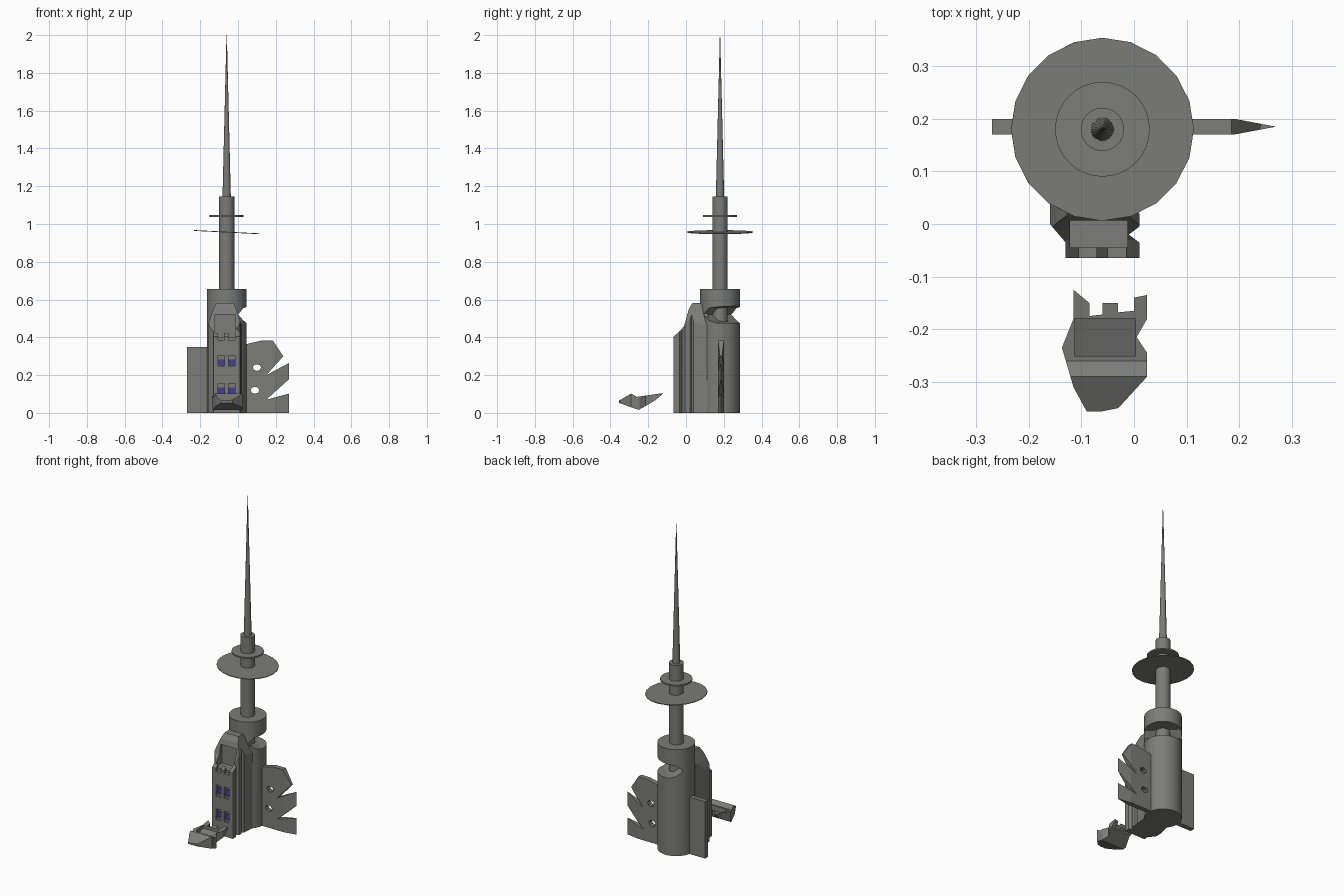
import bpy, bmesh, math
from mathutils import Vector

if "Cube" in bpy.data.objects:
    bpy.data.objects.remove(bpy.data.objects["Cube"])

X, Y, Z = Vector((1, 0, 0)), Vector((0, 1, 0)), Vector((0, 0, 1))
CX, CY = -0.06, 0.18


def material(name, rgb):
    m = bpy.data.materials.new(name)
    m.diffuse_color = (*rgb, 1)
    m.use_nodes = True
    m.node_tree.nodes["Principled BSDF"].inputs["Base Color"].default_value = m.diffuse_color
    return m


STONE = material("grey_stone", (0.2, 0.2, 0.19))
GLASS = material("blue_glass", (0.06, 0.05, 0.25))


def add_object(name, bm, mat=STONE):
    bmesh.ops.recalc_face_normals(bm, faces=bm.faces)
    me = bpy.data.meshes.new(name)
    bm.to_mesh(me)
    bm.free()
    me.materials.append(mat)
    ob = bpy.data.objects.new(name, me)
    bpy.context.collection.objects.link(ob)
    return ob


def prism(name, pts, u, v, w, lo, hi, origin=(0, 0, 0), mat=STONE):
    """Polygon in the u/v plane, extruded along w from lo to hi."""
    bm = bmesh.new()
    o = Vector(origin)
    face = bm.faces.new([bm.verts.new(o + u * a + v * b + w * lo) for a, b in pts])
    new = bmesh.ops.extrude_face_region(bm, geom=[face])["geom"]
    bmesh.ops.translate(bm, vec=w * (hi - lo),
                        verts=[g for g in new if isinstance(g, bmesh.types.BMVert)])
    return add_object(name, bm, mat)


def box(name, x0, x1, y0, y1, z0, z1, mat=STONE):
    return prism(name, [(x0, y0), (x1, y0), (x1, y1), (x0, y1)], X, Y, Z, z0, z1, mat=mat)


def cone(name, r0, r1, z0, z1, sides=32, tilt=0.0):
    bm = bmesh.new()
    bmesh.ops.create_cone(bm, cap_ends=True, segments=sides, radius1=r0, radius2=r1, depth=z1 - z0)
    ob = add_object(name, bm)
    ob.location = (CX, CY, (z0 + z1) / 2)
    ob.rotation_euler = (0, tilt, 0)
    return ob


def combine(ob, other, op="DIFFERENCE"):
    other.hide_render = True
    bpy.context.view_layer.update()
    mod = ob.modifiers.new("cut", "BOOLEAN")
    mod.operation, mod.solver, mod.object = op, "EXACT", other
    bpy.context.view_layer.objects.active = ob
    bpy.ops.object.modifier_apply(modifier=mod.name)
    bpy.data.objects.remove(other)


def smooth(ob):
    bpy.ops.object.select_all(action="DESELECT")
    ob.select_set(True)
    bpy.context.view_layer.objects.active = ob
    bpy.ops.object.shade_smooth_by_angle(angle=math.radians(30))


# Round tower with a bite blown out of its back right side
tower = cone("round_tower", 0.105, 0.105, 0, 0.655, 48)
diag, side = Vector((1, 1, 0)).normalized(), Vector((-1, 1, 0)).normalized()
bite = [(-0.02, 0.52), (0.02, 0.555), (0.06, 0.56), (0.2, 0.575), (0.2, 0.475), (0.06, 0.475), (0.02, 0.49)]
combine(tower, prism("bite", bite, diag, Z, side, -0.2, 0.2, (CX, CY, 0)))
smooth(tower)

# Mast, dishes and spire
smooth(cone("mast", 0.041, 0.041, 0.45, 1.145))
smooth(cone("large_dish", 0.174, 0.174, 0.955, 0.959, 20, 0.05))
smooth(cone("small_dish", 0.09, 0.09, 1.038, 1.047))
smooth(cone("spire", 0.022, 0.001, 1.145, 2.0, 20))

# Left fin: plain slab
box("left_fin", -0.27, -0.14, 0.17, 0.2, 0, 0.35)

# Right fin: sharpened edge, torn outline and shot holes
fin = prism("right_fin", [(0.0, 0.17), (0.19, 0.17), (0.27, 0.185), (0.19, 0.2), (0.0, 0.2)],
            X, Y, Z, 0, 0.4)
torn = [(-0.1, -0.1), (0.3, -0.1), (0.3, 0.11), (0.15, 0.07), (0.3, 0.205), (0.3, 0.28),
        (0.15, 0.2), (0.24, 0.3), (0.185, 0.383), (0.125, 0.383), (0.04, 0.363), (-0.1, 0.363)]
combine(fin, prism("torn_outline", torn, X, Z, Y, 0.1, 0.3), "INTERSECT")
for hx, hz, r in [(0.1, 0.24, 0.022), (0.09, 0.12, 0.023)]:
    ring = [(hx + r * math.cos(i * math.tau / 8), hz + 0.8 * r * math.sin(i * math.tau / 8))
            for i in range(8)]
    combine(fin, prism("hole", ring, X, Z, Y, 0.1, 0.3))

# Front block: fluted footprint trimmed by the side and front outlines
foot = [(-0.13, -0.065), (0.01, -0.065), (0.01, -0.035), (-0.01, -0.02), (0.01, -0.005),
        (0.01, 0.02), (0.0, 0.03), (0.012, 0.04), (0.02, 0.12), (-0.14, 0.12),
        (-0.16, 0.04), (-0.16, 0.0), (-0.13, -0.035)]
block = prism("front_block", foot, X, Y, Z, 0, 0.7)
side_outline = [(-0.3, -0.1), (-0.3, 0.4), (-0.065, 0.405), (-0.03, 0.435), (-0.01, 0.46),
                (0.015, 0.55), (0.035, 0.583), (0.08, 0.583), (0.125, 0.5), (0.2, 0.5), (0.2, -0.1)]
combine(block, prism("side_outline", side_outline, Y, Z, X, -0.4, 0.4), "INTERSECT")
front_outline = [(-0.3, -0.1), (-0.3, 0.43), (-0.16, 0.46), (-0.145, 0.51), (-0.11, 0.6),
                 (-0.027, 0.6), (0.0, 0.52), (0.02, 0.46), (0.3, 0.43), (0.3, -0.1)]
combine(block, prism("front_outline", front_outline, X, Z, Y, -0.3, 0.4), "INTERSECT")
combine(block, box("open_room", -0.122, -0.012, -0.045, 0.02, 0.40, 0.52))

# Windows: recesses with blue panes, top row broken open
for wx in (-0.088, -0.032):
    for wz, h in ((0.09, 0.065), (0.235, 0.068), (0.385, 0.08)):
        combine(block, box("window_hole", wx - 0.017, wx + 0.017, -0.1, -0.045, wz, wz + h))
        if wz < 0.3:
            box("window_pane", wx - 0.017, wx + 0.017, -0.05, -0.044, wz + 0.012, wz + h - 0.02, GLASS)
            box("window_sill", wx - 0.017, wx + 0.017, -0.06, -0.044, wz, wz + 0.012)

# Fallen chunk lying in front
plan = [(-0.115, -0.125), (-0.085, -0.15), (-0.085, -0.175), (-0.06, -0.172), (-0.06, -0.15),
        (-0.03, -0.15), (-0.03, -0.168), (0, -0.165), (0, -0.14), (0.025, -0.135), (0.025, -0.18),
        (0.005, -0.215), (0.025, -0.245), (0.025, -0.29), (-0.03, -0.35), (-0.06, -0.356),
        (-0.09, -0.356), (-0.115, -0.31), (-0.137, -0.235), (-0.115, -0.18)]
chunk = prism("fallen_chunk", plan, X, Y, Z, 0, 0.2)
lying = [(-0.36, 0.062), (-0.29, 0.102), (-0.26, 0.085), (-0.12, 0.105), (-0.16, 0.068),
         (-0.25, 0.016), (-0.3, 0.033), (-0.36, 0.055)]
combine(chunk, prism("lying_outline", lying, Y, Z, X, -0.3, 0.3), "INTERSECT")
hollow = [(-0.252, 0.15), (-0.25, 0.05), (-0.18, 0.078), (-0.18, 0.15)]
combine(chunk, prism("hollow", hollow, Y, Z, X, -0.113, 0.003))
